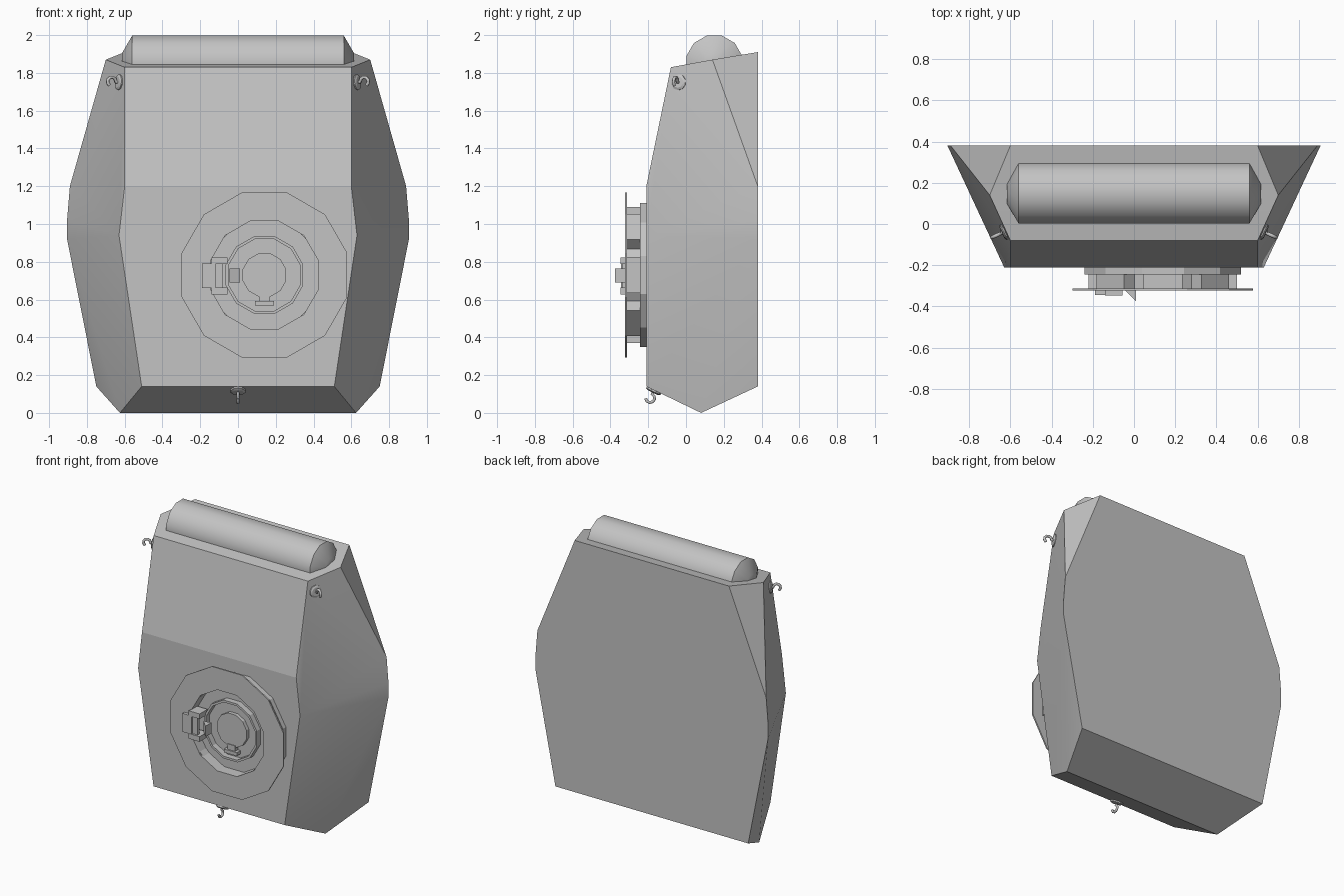
import bpy, bmesh, math
from mathutils import Vector, Matrix

old = bpy.data.objects.get("Cube")
if old:
    bpy.data.objects.remove(old, do_unlink=True)

grey = bpy.data.materials.new("plain_grey")
grey.use_nodes = True
grey.diffuse_color = (0.55, 0.55, 0.55, 1)
grey.node_tree.nodes["Principled BSDF"].inputs["Base Color"].default_value = (0.55, 0.55, 0.55, 1)


def finish(name, bm, angle=20):
    bmesh.ops.recalc_face_normals(bm, faces=bm.faces[:])
    mesh = bpy.data.meshes.new(name)
    bm.to_mesh(mesh)
    bm.free()
    mesh.materials.append(grey)
    obj = bpy.data.objects.new(name, mesh)
    bpy.context.collection.objects.link(obj)
    bpy.ops.object.select_all(action="DESELECT")
    obj.select_set(True)
    bpy.context.view_layer.objects.active = obj
    bpy.ops.object.shade_smooth_by_angle(angle=math.radians(angle))
    return obj


def hull(name, points, angle=20):
    bm = bmesh.new()
    for p in points:
        bm.verts.new(p)
    bmesh.ops.convex_hull(bm, input=bm.verts[:])
    bmesh.ops.dissolve_limit(bm, angle_limit=0.01, verts=bm.verts[:], edges=bm.edges[:])
    return finish(name, bm, angle)


def box(name, x, y, z, matrix=Matrix()):
    return hull(name, [matrix @ Vector((a, b, c)) for a in x for b in y for c in z])


def lathe(name, profile, matrix, sides=12, closed=False, angle=20):
    """Spin (radius, height) points about local z."""
    bm = bmesh.new()
    rows = []
    for r, h in profile:
        row = []
        for i in range(sides):
            a = math.tau * (i + 0.5) / sides
            row.append(bm.verts.new(matrix @ Vector((r * math.cos(a), r * math.sin(a), h))))
        rows.append(row)
    pairs = list(zip(rows, rows[1:]))
    if closed:
        pairs.append((rows[-1], rows[0]))
    else:
        bm.faces.new(rows[0])
        bm.faces.new(rows[-1])
    for a, b in pairs:
        for i in range(sides):
            j = (i + 1) % sides
            bm.faces.new((a[i], a[j], b[j], b[i]))
    return finish(name, bm, angle)


# Faceted pack body, mirrored in x
half = [
    (0.625, 0.08, 0.0),
    (0.51, -0.21, 0.14), (0.75, 0.38, 0.14),
    (0.63, -0.21, 0.94), (0.905, 0.38, 0.92), (0.905, 0.38, 1.02),
    (0.60, -0.21, 1.20), (0.89, 0.38, 1.20),
    (0.60, -0.08, 1.83), (0.70, 0.14, 1.87), (0.60, 0.38, 1.91),
]
hull("pack_body", [(s * x, y, z) for x, y, z in half for s in (1, -1)], 11)

# Rolled bundle lying on top
roll_axis = Matrix.Translation((0, 0.15, 1.85)) @ Matrix.Rotation(math.pi / 2, 4, "Y")
lathe("top_roll", [(0.055, -0.615), (0.153, -0.56), (0.153, 0.56), (0.055, 0.615)],
      roll_axis, 12, angle=32)

# Round hatch; local z points out of the front
hatch = Matrix.Translation((0.14, -0.21, 0.73)) @ Matrix.Rotation(math.pi / 2, 4, "X")
FIT = 1 / math.cos(math.pi / 12)


def hatch_ring(name, outer, inner, low, high):
    o, i = outer * FIT, inner * FIT
    return lathe(name, [(o, low), (o, high), (i, high), (i, low)], hatch, closed=True)


def hatch_disc(name, radius, low, high):
    return lathe(name, [(radius * FIT, low), (radius * FIT, high)], hatch)


hatch_disc("hatch_base", 0.38, -0.01, 0.034)
hatch_ring("hatch_wall", 0.30, 0.285, 0.03, 0.104)
hatch_ring("hatch_flange", 0.438, 0.285, 0.102, 0.112)
hatch_ring("hatch_collar", 0.205, 0.19, 0.03, 0.075)
hatch_disc("hatch_dial", 0.115, 0.03, 0.06)
for n in range(8):
    turn = hatch @ Matrix.Rotation(n * math.pi / 4, 4, "Z")
    box(f"hatch_lug_{n + 1}", (0.29, 0.36), (-0.095, 0.095), (0.03, 0.104), turn)

# Small tab under the dial
box("dial_tab_stem", (0.11, 0.17), (-0.275, -0.24), (0.59, 0.63))
box("dial_tab", (0.09, 0.19), (-0.285, -0.24), (0.568, 0.592))

# Latch on the hatch rim
box("latch_plate", (-0.19, -0.12), (-0.345, -0.315), (0.66, 0.79))
box("latch_bridge", (-0.13, -0.08), (-0.335, -0.315), (0.65, 0.80))
for side, z in (("lower", 0.645), ("upper", 0.805)):
    box(f"latch_arm_{side}", (-0.14, -0.055), (-0.348, -0.26), (z - 0.018, z + 0.018))
hull("latch_wedge", [(x, y, z) for z in (0.69, 0.765)
                     for x, y in ((-0.045, -0.32), (0.01, -0.375), (0.01, -0.31))])


# Hooks: a base plate with a bent claw
def hook(name, position, normal, up):
    n = Vector(normal).normalized()
    u = Vector(up)
    u = (u - u.dot(n) * n).normalized()
    frame = Matrix((u.cross(n), u, n)).transposed().to_4x4()
    frame = Matrix.Translation(position) @ frame
    lathe(name + "_plate", [(0.042, -0.012), (0.042, 0.008), (0.03, 0.014)], frame, 10)
    curve = bpy.data.curves.new(name + "_claw", "CURVE")
    curve.dimensions = "3D"
    curve.bevel_depth = 0.009
    curve.bevel_resolution = 1
    curve.use_fill_caps = True
    spline = curve.splines.new("POLY")
    path = [(0, 0.0)] + [(0.024 * math.sin(a), 0.046 - 0.024 * math.cos(a))
                         for a in (0, 0.7, 1.4, 2.1, 2.8, 3.5, 4.2)]
    spline.points.add(len(path) - 1)
    for p, (a, b) in zip(spline.points, path):
        p.co = (*(frame @ Vector((0, a, b))), 1)
    obj = bpy.data.objects.new(name + "_claw", curve)
    curve.materials.append(grey)
    bpy.context.collection.objects.link(obj)


for label, s in (("left", 1), ("right", -1)):
    hook(f"{label}_hook", (s * 0.627, -0.037, 1.75), (s * 0.9, -0.41, 0.08), (0, 0, 1))
hook("bottom_hook", (0, -0.17, 0.12), (0, -0.43, -0.9), (0, 1, 0))
